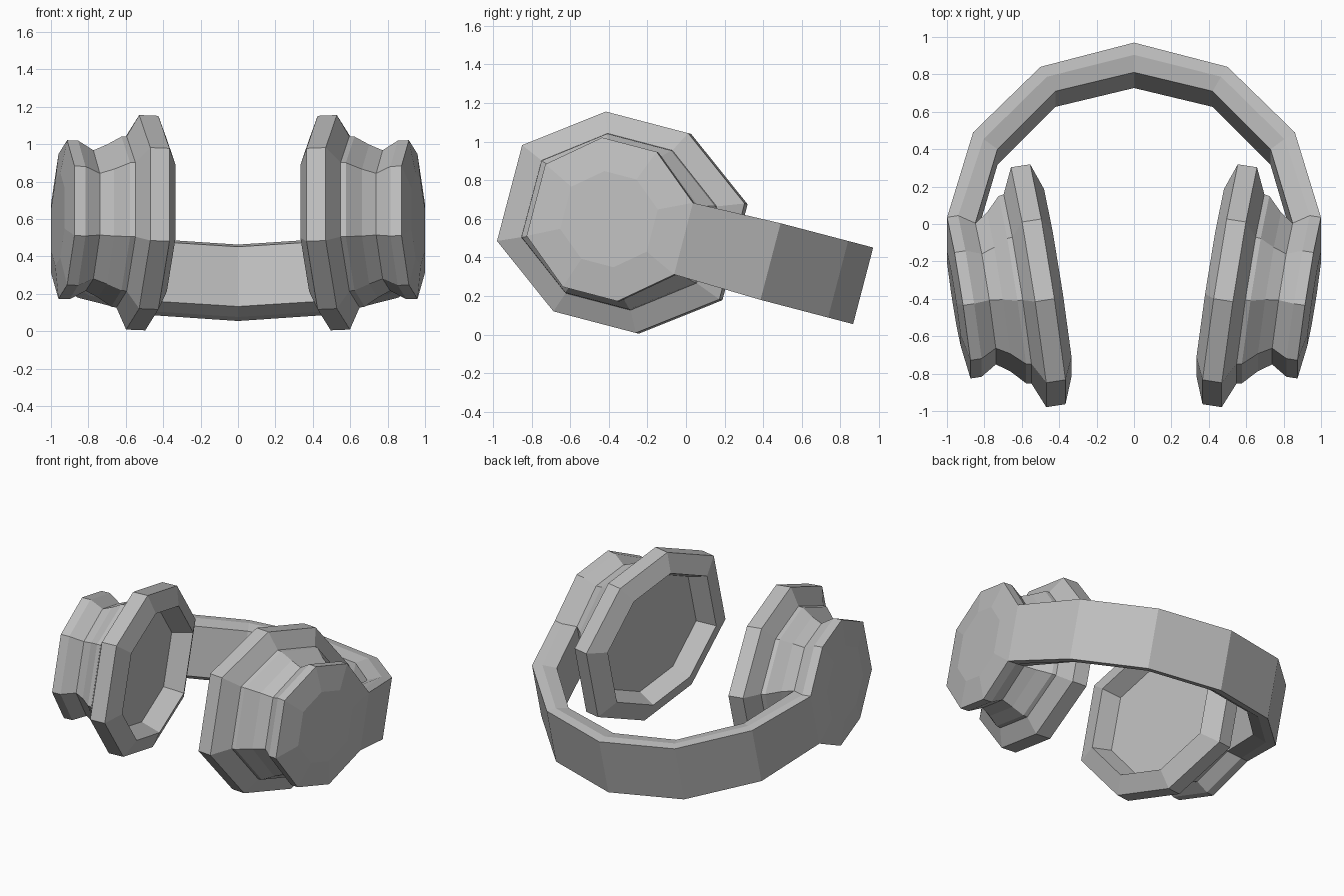
import bpy, bmesh, math
from mathutils import Matrix, Vector

cube = bpy.data.objects.get("Cube")
if cube:
    bpy.data.objects.remove(cube, do_unlink=True)

# One plain grey for the whole model
GREY = (0.52, 0.52, 0.52, 1)
grey = bpy.data.materials.new("plain grey")
grey.use_nodes = True
grey.diffuse_color = GREY
grey.node_tree.nodes["Principled BSDF"].inputs["Base Color"].default_value = GREY

# Whole set leans back; each cup is also turned inward at the front
LEAN = Matrix.Translation((0, -0.33, 0.58)) @ Matrix.Rotation(math.radians(-14.7), 4, 'X')
CUP = Matrix.Translation((0.512, 0, 0)) @ Matrix.Rotation(math.radians(-9), 4, 'Z')


def octagon(a, f, u):
    """Long octagon at distance a along the cup axis, half length f, half height u."""
    quarter = [(f, 0.48 * u), (0.37 * f, u)]
    pts = quarter + [(-y, z) for y, z in reversed(quarter)]
    pts += [(-y, -z) for y, z in pts]
    return [CUP @ Vector((a, y, z)) for y, z in pts]


def loft(name, loops, capped, side=1):
    """Skin a list of closed loops into a flat-shaded object."""
    bm = bmesh.new()
    rows = [[bm.verts.new(LEAN @ Vector((p.x * side, p.y, p.z))) for p in lp] for lp in loops]
    n = len(rows[0])
    for r, s in zip(rows, rows[1:]):
        for i in range(n):
            j = (i + 1) % n
            bm.faces.new((r[i], r[j], s[j], s[i]))
    if capped:
        bm.faces.new(rows[0])
        bm.faces.new(rows[-1])
    bmesh.ops.recalc_face_normals(bm, faces=bm.faces)
    me = bpy.data.meshes.new(name)
    bm.to_mesh(me)
    bm.free()
    me.materials.append(grey)
    ob = bpy.data.objects.new(name, me)
    bpy.context.collection.objects.link(ob)
    return ob


# Ear cup: (axis distance, half length, half height), from pad recess to outer shell
PROFILE = [
    (0.02, 0.42, 0.375),     # recess floor
    (-0.106, 0.47, 0.42),    # pad lip
    (-0.052, 0.603, 0.535),  # pad rim
    (0.052, 0.603, 0.535),
    (0.112, 0.475, 0.428),   # step
    (0.14, 0.47, 0.425),
    (0.215, 0.395, 0.385),
    (0.285, 0.35, 0.355),    # neck
    (0.37, 0.40, 0.40),      # shell
    (0.43, 0.40, 0.40),
    (0.457, 0.235, 0.235),   # crown
]
rings = [octagon(*p) for p in PROFILE]
for name, side in (("left_ear_cup", 1), ("right_ear_cup", -1)):
    loft(name, rings, True, side)


# Headband: wide outer face, narrower inner face, swept from cup to cup
def section(outer, inner):
    mid = outer.lerp(inner, 0.43)
    top = [(outer, 0.205), (mid, 0.2), (inner, 0.165)]
    return ([Vector((p.x, p.y, h)) for p, h in top]
            + [Vector((p.x, p.y, -h)) for p, h in reversed(top)])


PATH = [((0.5, 1.156), (0.42, 1.032)), ((0.86, 0.794), (0.73, 0.711))]
half = [section(Vector(o), Vector(i)) for o, i in PATH]
# The ends meet the back corners of the shell and neck
half.append([rings[k][0] for k in (-2, -3, -4)] + [rings[k][7 - 0] if rings[k][7].y > 0 else rings[k][4]
                                                  for k in (-4, -3, -2)])
crown = section(Vector((0, 1.29)), Vector((0, 1.136)))
other = [[Vector((-p.x, p.y, p.z)) for p in lp] for lp in reversed(half)]
loft("headband", other + [crown] + half, False)
